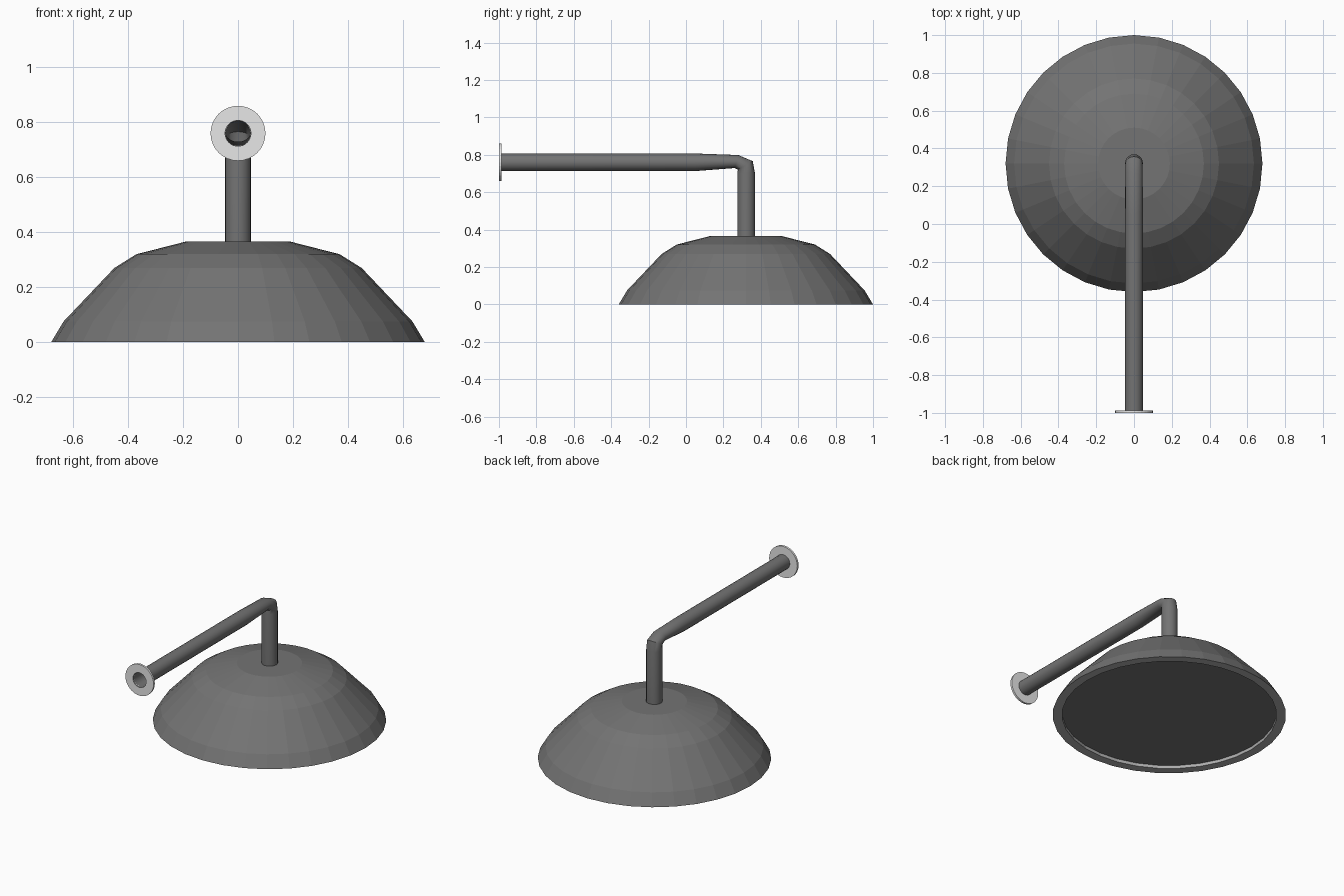
import bpy, math

if "Cube" in bpy.data.objects:
    bpy.data.objects.remove(bpy.data.objects["Cube"])


def material(name, grey):
    m = bpy.data.materials.new(name)
    m.diffuse_color = (grey, grey, grey, 1)
    m.use_nodes = True
    m.node_tree.nodes["Principled BSDF"].inputs["Base Color"].default_value = m.diffuse_color
    return m


def loft(name, rings, mat, cap_start=False, cap_end=False, closed=False, smooth=False):
    """Skin a list of equal-length point rings with quads."""
    n = len(rings[0])
    verts = [p for ring in rings for p in ring]
    faces = []
    count = len(rings)
    for k in range(count if closed else count - 1):
        a, b = k * n, ((k + 1) % count) * n
        for i in range(n):
            j = (i + 1) % n
            faces.append((a + i, a + j, b + j, b + i))
    if cap_start:
        faces.append(tuple(reversed(range(n))))
    if cap_end:
        faces.append(tuple(range((count - 1) * n, count * n)))
    mesh = bpy.data.meshes.new(name)
    mesh.from_pydata(verts, [], faces)
    mesh.materials.append(mat)
    obj = bpy.data.objects.new(name, mesh)
    bpy.context.collection.objects.link(obj)
    if smooth:
        mesh.shade_smooth()
        mesh.set_sharp_from_angle(angle=math.radians(35))
    return obj


def angles(n):
    return [2 * math.pi * i / n for i in range(n)]


def flat_ring(r, z, n=32, cy=0.32):
    return [(r * math.cos(a), cy + r * math.sin(a), z) for a in angles(n)]


def pipe_ring(y, z, tilt, rx, ru, n=20):
    """Ring across the pipe: tilt 0 travels along +y, tilt 90 travels down."""
    t = math.radians(tilt)
    return [(rx * math.cos(a), y + ru * math.sin(a) * math.sin(t),
             z + ru * math.sin(a) * math.cos(t)) for a in reversed(angles(n))]


dark_grey = material("dark grey metal", 0.172)
mid_grey = material("mid grey rim", 0.42)
light_grey = material("light grey metal", 0.80)

# Faceted dome shade: outer profile up to a flat top
profile = [(0.68, 0.0), (0.635, 0.075), (0.45, 0.27), (0.37, 0.32), (0.19, 0.366)]
loft("lamp_shade", [flat_ring(r, z) for r, z in profile], dark_grey, cap_end=True)

# Paler rim under the shade, with its inner lip
loft("rim", [flat_ring(0.625, 0.025), flat_ring(0.625, 0.0), flat_ring(0.68, 0.0)], mid_grey)

# Panel recessed inside the rim
loft("lens", [flat_ring(0.626, 0.02), flat_ring(0.626, 0.03)],
     dark_grey, cap_start=True, cap_end=True)

# Open pipe: wall arm, pinched elbow, vertical stem
path = [(-1.0, 0.760, 0, 0.047, 0.047), (0.05, 0.760, 0, 0.047, 0.047),
        (0.27, 0.764, 15, 0.046, 0.036), (0.317, 0.743, 60, 0.046, 0.046),
        (0.322, 0.70, 90, 0.047, 0.047), (0.322, 0.36, 90, 0.047, 0.047)]
loft("arm_pipe", [pipe_ring(*p) for p in path], dark_grey, smooth=True)

# Wall flange: thin ring around the pipe's open end
flange = [(-1.0, 0.047), (-1.0, 0.10), (-0.987, 0.10), (-0.987, 0.047)]
loft("wall_flange", [pipe_ring(y, 0.760, 0, r, r, 32)[::-1] for y, r in flange][::-1],
     light_grey, closed=True)
